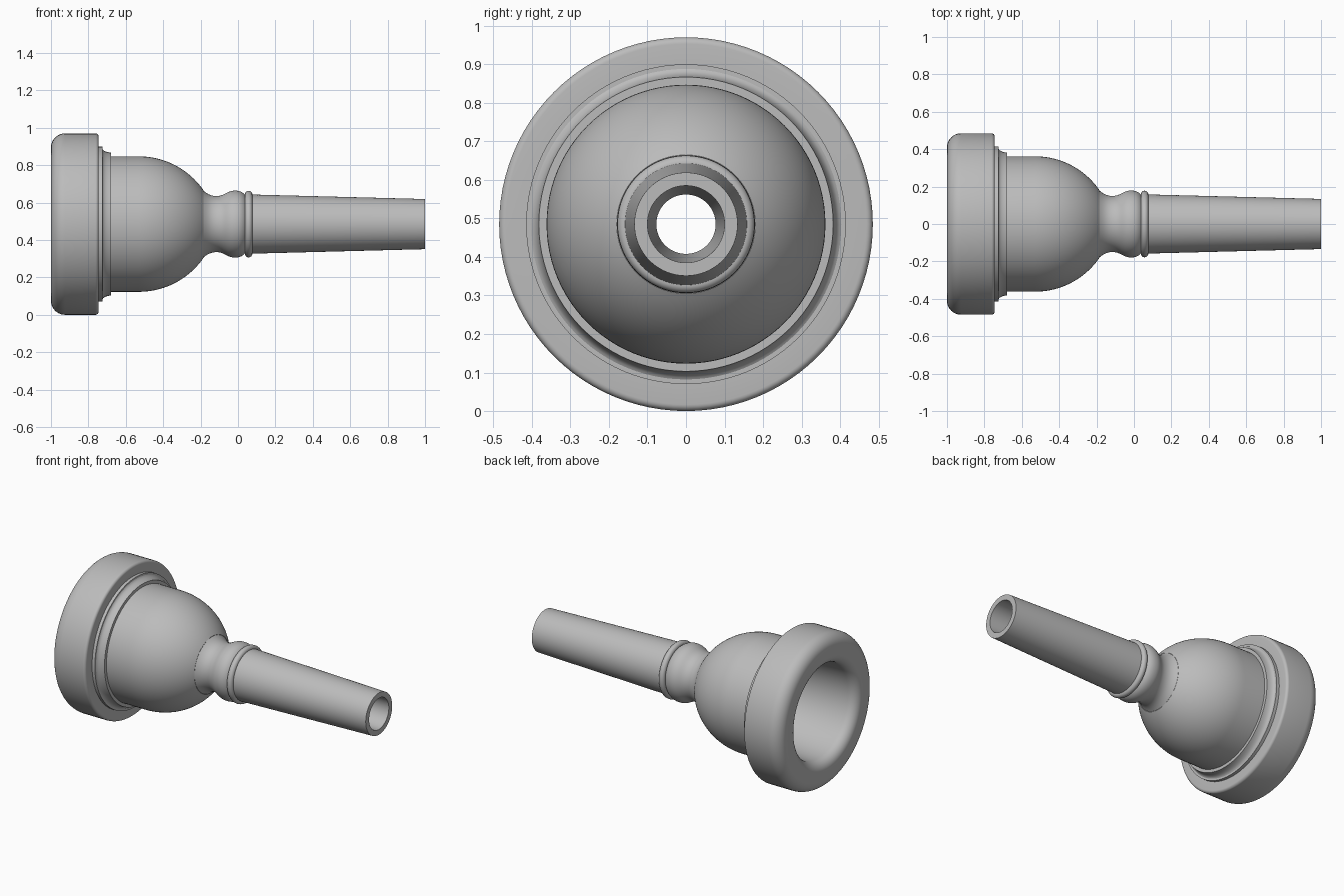
import bpy, bmesh, math
from mathutils import Vector
from mathutils.geometry import interpolate_bezier

AXIS_Z = 0.485
SEGMENTS = 96

cube = bpy.data.objects.get("Cube")
if cube:
    bpy.data.objects.remove(cube, do_unlink=True)

metal = bpy.data.materials.new("plain grey")
metal.use_nodes = True
GREY = (0.5, 0.5, 0.5, 1)
metal.diffuse_color = GREY
metal.node_tree.nodes["Principled BSDF"].inputs["Base Color"].default_value = GREY


def arc(cx, cr, radius, start, end, steps=10):
    """Profile points (x, radius) on an arc, angles in degrees."""
    angles = [math.radians(start + (end - start) * i / steps) for i in range(steps + 1)]
    return [(cx + radius * math.cos(a), cr + radius * math.sin(a)) for a in angles]


def bezier(a, b, c, d, steps=16):
    points = interpolate_bezier(*[Vector((x, r, 0)) for x, r in (a, b, c, d)], steps)
    return [(p.x, p.y) for p in points]


def lathe(name, profile):
    """Turn an (x, radius) profile about the long axis."""
    bm = bmesh.new()
    verts = [bm.verts.new((x, 0, r)) for x, r in profile]
    edges = [bm.edges.new(pair) for pair in zip(verts, verts[1:])]
    bmesh.ops.spin(bm, geom=verts + edges, cent=(0, 0, 0), axis=(1, 0, 0),
                   angle=math.tau, steps=SEGMENTS, use_merge=True)
    bmesh.ops.remove_doubles(bm, verts=bm.verts, dist=0.00005)
    # Profiles run front to back outside and back to front inside
    bm.normal_update()
    face = max(bm.faces, key=lambda f: abs(f.normal.yz.dot(f.calc_center_median().yz)))
    outward = face.normal.yz.dot(face.calc_center_median().yz) > 0
    if outward == name.startswith("inner"):
        bmesh.ops.reverse_faces(bm, faces=bm.faces)
    mesh = bpy.data.meshes.new(name)
    bm.to_mesh(mesh)
    bm.free()
    mesh.materials.append(metal)
    obj = bpy.data.objects.new(name, mesh)
    bpy.context.collection.objects.link(obj)
    obj.location.z = AXIS_Z
    bpy.ops.object.select_all(action='DESELECT')
    obj.select_set(True)
    bpy.context.view_layer.objects.active = obj
    bpy.ops.object.shade_smooth_by_angle(angle=math.radians(30))


# Rim: rounded inner lip, flat face, rounded outer edge, flat back
lathe("rim", arc(-0.94, 0.36, 0.06, 270, 180)
      + arc(-0.925, 0.41, 0.075, 180, 90)
      + arc(-0.762, 0.468, 0.017, 90, 0, 6)
      + [(-0.745, 0.415)])

# Stepped collar with a hollow cove
lathe("collar", [(-0.745, 0.415), (-0.725, 0.415), (-0.725, 0.403)]
      + bezier((-0.725, 0.403), (-0.72, 0.39), (-0.70, 0.384), (-0.68, 0.382), 8)
      + [(-0.68, 0.362)])

# Bowl: short cylinder running into a dome
lathe("bowl", [(-0.68, 0.362)]
      + arc(-0.53, -0.058, 0.42, 90, 34.5, 24)
      + [(-0.184, 0.178)])

# Waisted neck
lathe("neck", bezier((-0.184, 0.178), (-0.16, 0.158), (-0.14, 0.15), (-0.115, 0.15))
      + bezier((-0.115, 0.15), (-0.07, 0.15), (-0.06, 0.179), (-0.015, 0.179))[1:]
      + bezier((-0.015, 0.179), (0.01, 0.179), (0.025, 0.17), (0.037, 0.157))[1:])

# Bead ring
lathe("bead", [(0.037, 0.157)] + arc(0.057, 0.158, 0.02, 180, 0, 16) + [(0.077, 0.158)])

# Tapered shank with its flat end
lathe("shank", [(0.077, 0.158), (1.0, 0.134), (1.0, 0.1)])

# Inside of the cup and the bore
lathe("inner_cup", bezier((-0.94, 0.30), (-0.6, 0.285), (-0.4, 0.25), (-0.2, 0.077), 28))
lathe("inner_bore", [(-0.2, 0.077), (-0.1, 0.077), (1.0, 0.1)])
